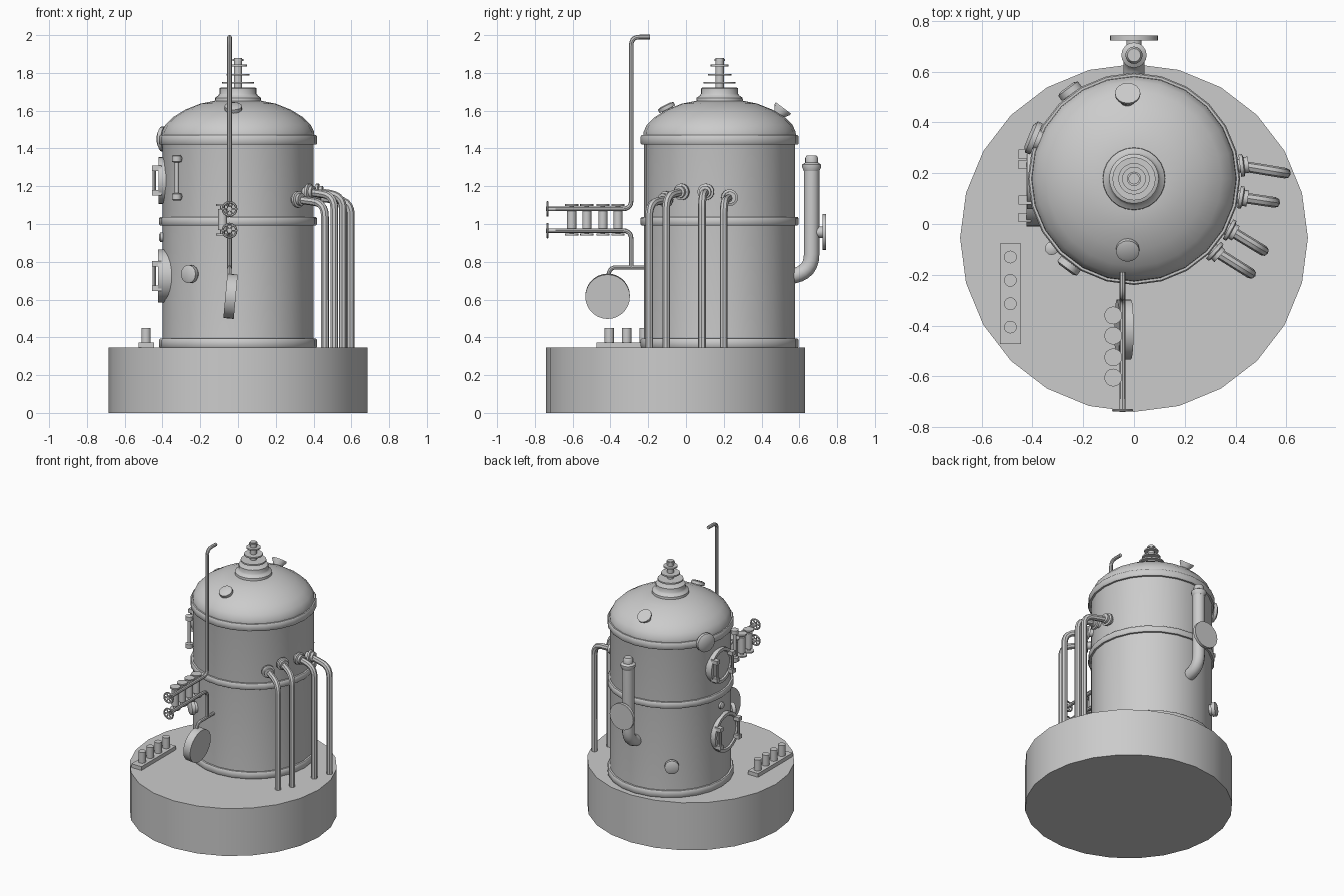
import bpy, bmesh
from math import cos, sin, pi, radians, tan
from mathutils import Vector

if "Cube" in bpy.data.objects:
    bpy.data.objects.remove(bpy.data.objects["Cube"])

TC = Vector((0, 0.178, 0))   # tank axis
TR = 0.405                   # tank radius


def finish(ob):
    bpy.ops.object.select_all(action='DESELECT')
    ob.select_set(True)
    bpy.context.view_layer.objects.active = ob
    bpy.ops.object.shade_smooth_by_angle(angle=radians(40))
    return ob


def lathe(name, profile, loc=(0, 0, 0), axis=(0, 0, 1), segs=16):
    """Spin (radius, height) points about an axis; capped at both ends."""
    bm = bmesh.new()
    rings = [[bm.verts.new((r * cos(2 * pi * i / segs), r * sin(2 * pi * i / segs), h))
              for i in range(segs)] for r, h in profile]
    for a, b in zip(rings, rings[1:]):
        for i in range(segs):
            j = (i + 1) % segs
            bm.faces.new((a[i], a[j], b[j], b[i]))
    bm.faces.new(rings[0][::-1])
    bm.faces.new(rings[-1])
    bmesh.ops.recalc_face_normals(bm, faces=bm.faces)
    me = bpy.data.meshes.new(name)
    bm.to_mesh(me)
    bm.free()
    ob = bpy.data.objects.new(name, me)
    bpy.context.collection.objects.link(ob)
    ob.location = loc
    axis = Vector(axis)
    if axis.normalized().z < 0.999:
        ob.rotation_mode = 'QUATERNION'
        ob.rotation_quaternion = axis.to_track_quat('Z', 'Y')
    return finish(ob)


def cyl(name, r, a, b, segs=16):
    a, b = Vector(a), Vector(b)
    return lathe(name, [(r, 0), (r, (b - a).length)], a, b - a, segs)


def box(name, lo, hi):
    lo, hi = Vector(lo), Vector(hi)
    bpy.ops.mesh.primitive_cube_add(size=1, location=(lo + hi) / 2)
    ob = bpy.context.object
    ob.name = name
    ob.scale = hi - lo
    return ob


def tube(name, pts, r, bend=0.06, steps=5, res=2):
    """Round pipe along a polyline with filleted corners."""
    pts = [Vector(p) for p in pts]
    path = [pts[0]]
    for p, q, s in zip(pts, pts[1:], pts[2:]):
        a = q + (p - q).normalized() * bend
        b = q + (s - q).normalized() * bend
        for k in range(steps + 1):
            t = k / steps
            path.append(a * (1 - t) ** 2 + q * 2 * t * (1 - t) + b * t * t)
    path.append(pts[-1])
    cu = bpy.data.curves.new(name, 'CURVE')
    cu.dimensions = '3D'
    cu.bevel_depth, cu.bevel_resolution, cu.use_fill_caps = r, res, True
    sp = cu.splines.new('POLY')
    sp.points.add(len(path) - 1)
    for pt, v in zip(sp.points, path):
        pt.co = (*v, 1)
    ob = bpy.data.objects.new(name, cu)
    bpy.context.collection.objects.link(ob)
    bpy.ops.object.select_all(action='DESELECT')
    ob.select_set(True)
    bpy.context.view_layer.objects.active = ob
    bpy.ops.object.convert(target='MESH')
    return finish(bpy.context.object)


def on_tank(x, y, z, r=TR):
    """Point on the shell in the direction of (x, y), plus outward normal."""
    n = (Vector((x, y, 0)) - TC).normalized()
    return TC + n * r + Vector((0, 0, z)), n


# base and tank shell
lathe("base", [(0.685, 0), (0.685, 0.345)], (0, -0.055, 0), segs=24)
lathe("tank_shell", [(TR - 0.005, 0.34), (TR - 0.005, 1.44), (0.405, 1.46), (0.402, 1.49), (0.385, 1.525),
                     (0.345, 1.565), (0.28, 1.605), (0.20, 1.637), (0.125, 1.652)], TC, segs=24)
for nm, z0, z1 in (("bottom_band", 0.345, 0.393), ("middle_band", 0.993, 1.037), ("top_band", 1.42, 1.47)):
    lathe(nm, [(0.413, z0), (0.418, z0 + 0.006), (0.418, z1 - 0.006), (0.413, z1)], TC, segs=24)

# neck and stacked finial on the dome
lathe("dome_neck", [(0.125, 1.63), (0.122, 1.668), (0.105, 1.68), (0.098, 1.69), (0.098, 1.718), (0.09, 1.723)],
      TC, segs=24)
cyl("finial_stem", 0.022, TC + Vector((0, 0, 1.71)), TC + Vector((0, 0, 1.88)))
for r, z in ((0.085, 1.748), (0.062, 1.79), (0.047, 1.84), (0.028, 1.868)):
    lathe("finial_disc", [(r, z - 0.005), (r, z + 0.005)], TC, segs=20)

# dome ports
lathe("dome_port_front", [(0.032, -0.03), (0.032, 0.03), (0.046, 0.03), (0.046, 0.05), (0.03, 0.056)],
      (-0.025, -0.085, 1.58), (0, -0.45, 0.9))
lathe("dome_port_back", [(0.032, -0.04), (0.032, 0.03), (0.05, 0.058), (0.05, 0.068)],
      (-0.025, 0.475, 1.56), (0, 0.6, 0.8))

# four downcomer pipes on the right
for fx, fy, z, ex, ey in ((0.42, 0.23, 1.14, 0.597, 0.20), (0.42, 0.105, 1.17, 0.555, 0.085),
                          (0.37, -0.02, 1.17, 0.51, -0.105), (0.315, -0.105, 1.13, 0.46, -0.195)):
    p, n = on_tank(fx, fy, z, 0.39)
    lathe("pipe_flange", [(0.026, 0), (0.026, 0.03), (0.044, 0.03), (0.044, 0.044), (0.032, 0.048), (0.032, 0.065)],
          p, n)
    tube("downcomer_pipe", [p + n * 0.03, (ex, ey, z - 0.02), (ex, ey, 0.34)], 0.021, 0.07)

# front manifold: upper riser, lower feed, valve barrels
mx = -0.045
tube("riser_pipe", [(mx, -0.73, 1.08), (mx, -0.29, 1.08), (mx, -0.29, 1.99), (mx, -0.19, 1.99)], 0.012, 0.045)
tube("lower_feed_pipe", [(mx, -0.73, 0.965), (mx, -0.29, 0.965), (mx, -0.29, 0.765)], 0.012, 0.045)
for y in (-0.36, -0.44, -0.525, -0.605):
    lathe("valve_barrel", [(0.035, 0.94), (0.035, 0.95), (0.012, 0.95), (0.012, 0.967), (0.024, 0.967),
                           (0.024, 1.08), (0.012, 1.08), (0.012, 1.095), (0.035, 1.095), (0.035, 1.105)],
          (-0.082, y, 0))

# hand wheels
for z in (1.08, 0.965):
    bpy.ops.mesh.primitive_torus_add(major_radius=0.036, minor_radius=0.006, major_segments=16, minor_segments=6,
                                     location=(mx, -0.733, z), rotation=(pi / 2, 0, 0))
    bpy.context.object.name = "hand_wheel_rim"
    finish(bpy.context.object)
    for k in range(3):
        d = Vector((cos(k * pi / 3), 0, sin(k * pi / 3))) * 0.036
        c = Vector((mx, -0.733, z))
        cyl("hand_wheel_spoke", 0.005, c - d, c + d, 6)
    cyl("hand_wheel_hub", 0.012, (mx, -0.74, z), (mx, -0.69, z), 10)

# hanging drum on the front
tube("drum_pipe", [(mx, -0.21, 0.77), (mx, -0.405, 0.77), (mx, -0.412, 0.70)], 0.011, 0.035)
cyl("front_drum", 0.118, (-0.067, -0.415, 0.62), (-0.012, -0.415, 0.615), 28)

# exhaust stack and round plate at the back
tube("exhaust_pipe", [(0, 0.54, 0.72), (0, 0.665, 0.745), (0, 0.665, 1.31)], 0.041, 0.095, 6, 4)
lathe("exhaust_cap", [(0.041, 1.28), (0.05, 1.30), (0.05, 1.315), (0.034, 1.325), (0.034, 1.35), (0.026, 1.363)],
      (0, 0.665, 0))
cyl("plate_stem", 0.03, (0, 0.68, 0.957), (0, 0.73, 0.957))
cyl("round_plate", 0.095, (0, 0.722, 0.957), (0, 0.742, 0.957), 24)

# manholes on the left, with recessed lids, hinges and clamps
for cy, cz, r, x in ((0.13, 0.725, 0.14, 0.424), (0.185, 1.23, 0.125, 0.422)):
    d = x - 0.3
    lathe("manhole", [(r, 0), (r, d), (r - 0.022, d), (r - 0.028, d - 0.01), (r * 0.5, d - 0.007), (0.02, d - 0.006)],
          (-0.3, cy, cz), (-1, 0, 0), 24)
    for s in (-1, 1):
        hy = cy + s * (r - 0.035)
        cyl("hinge_pin", 0.009, (-0.443, hy, cz - 0.07), (-0.443, hy, cz + 0.07), 8)
        for t in (-1, 1):
            zz = cz + t * 0.065
            box("hinge_lug", (-0.455, hy - 0.018, zz - 0.014), (-0.405, hy + 0.018, zz + 0.014))

# shell ports
p, n = on_tank(-0.41, 0.345, 1.45, 0.37)
lathe("upper_port", [(0.04, 0), (0.04, 0.045), (0.066, 0.045), (0.066, 0.066), (0.045, 0.078)], p, n, 20)
for nm, x, y, z in (("front_port", -0.26, -0.17, 0.735), ("back_port", -0.25, 0.52, 0.577)):
    p, n = on_tank(x, y, z, 0.385)
    lathe(nm, [(0.036, 0), (0.036, 0.03), (0.048, 0.03), (0.048, 0.055), (0.032, 0.062)], p, n)
p, n = on_tank(-0.41, 0.17, 0.93, 0.39)
lathe("small_port", [(0.024, 0), (0.024, 0.022), (0.016, 0.028)], p, n, 12)

# sight glass
p, n = on_tank(-0.335, -0.105, 1.245, 0.425)
lathe("sight_glass", [(0.018, -0.12), (0.026, -0.115), (0.026, -0.085), (0.012, -0.08), (0.012, 0.08),
                      (0.026, 0.085), (0.026, 0.115), (0.018, 0.12)], p, segs=12)
for s in (-0.1, 0.1):
    q = p + Vector((0, 0, s))
    cyl("sight_glass_arm", 0.014, q - n * 0.05, q, 10)

# terminal block on the base
box("terminal_plate", (-0.527, -0.473, 0.34), (-0.446, -0.077, 0.372))
for i in range(4):
    y = -0.13 - i * 0.092
    cyl("terminal_post", 0.025, (-0.487, y, 0.37), (-0.487, y, 0.45))
